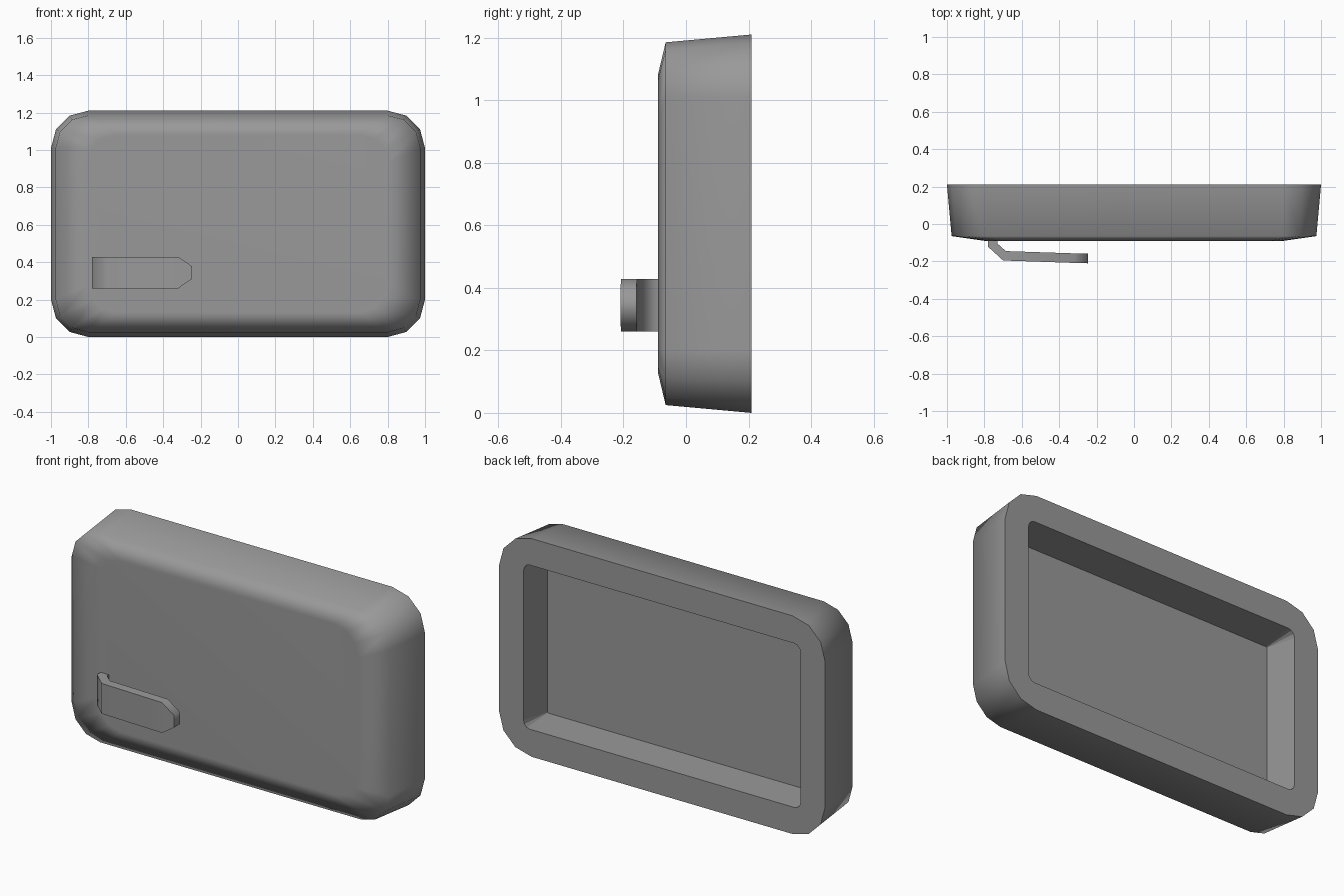
import bpy
import bmesh
from math import cos, sin, pi, radians

cube = bpy.data.objects.get("Cube")
if cube:
    bpy.data.objects.remove(cube, do_unlink=True)

MID_Z = 0.605


def make_material(name, rgba):
    mat = bpy.data.materials.new(name)
    mat.use_nodes = True
    mat.diffuse_color = rgba
    mat.node_tree.nodes["Principled BSDF"].inputs["Base Color"].default_value = rgba
    return mat


def rounded_rect(half_x, half_z, radius, y, steps=3):
    """Ring of points around a rounded rectangle at depth y."""
    ring = []
    for k, (sx, sz) in enumerate([(1, 1), (-1, 1), (-1, -1), (1, -1)]):
        for i in range(steps + 1):
            a = (k + i / steps) * pi / 2
            ring.append((sx * (half_x - radius) + radius * cos(a), y,
                         MID_Z + sz * (half_z - radius) + radius * sin(a)))
    return ring


def loft(name, rings, mat, smooth_angle):
    """Skin successive rings and cap both ends."""
    bm = bmesh.new()
    loops = [[bm.verts.new(p) for p in ring] for ring in rings]
    n = len(loops[0])
    for a, b in zip(loops, loops[1:]):
        for i in range(n):
            j = (i + 1) % n
            bm.faces.new((a[i], a[j], b[j], b[i]))
    bm.faces.new(loops[0])
    bm.faces.new(loops[-1])
    bmesh.ops.recalc_face_normals(bm, faces=bm.faces)
    mesh = bpy.data.meshes.new(name)
    bm.to_mesh(mesh)
    bm.free()
    mesh.materials.append(mat)
    obj = bpy.data.objects.new(name, mesh)
    bpy.context.collection.objects.link(obj)
    bpy.ops.object.select_all(action='DESELECT')
    obj.select_set(True)
    bpy.context.view_layer.objects.active = obj
    bpy.ops.object.shade_smooth_by_angle(angle=radians(smooth_angle))
    return obj


grey = make_material("mid grey", (0.32, 0.32, 0.32, 1))

# Shell: domed front, tapered sides, flat rim, recessed back
shell = loft("shell", [
    rounded_rect(0.80, 0.475, 0.15, -0.09),
    rounded_rect(0.975, 0.58, 0.175, -0.065),
    rounded_rect(1.0, 0.605, 0.2, 0.21),
    rounded_rect(0.85, 0.455, 0.04, 0.21),
    rounded_rect(0.85, 0.455, 0.005, 0.0),
], grey, 80)

# Recess walls stay flat, the outside keeps broad flat areas
for face in shell.data.polygons:
    c = face.center
    if c.y > 0.05 and abs(c.x) < 0.86 and abs(c.z - MID_Z) < 0.46:
        face.use_smooth = False
weighted = shell.modifiers.new("weighted_normal", 'WEIGHTED_NORMAL')
weighted.keep_sharp = True

# Clip: bent strip with a tapered tip; outer xy, inner xy, half height
clip_sections = [
    (-0.78, -0.08, -0.73, -0.08, 0.084),
    (-0.78, -0.122, -0.73, -0.105, 0.084),
    (-0.70, -0.195, -0.685, -0.145, 0.084),
    (-0.32, -0.208, -0.32, -0.157, 0.084),
    (-0.246, -0.21, -0.246, -0.159, 0.034),
]
CLIP_Z = 0.344
loft("clip", [[(ox, oy, CLIP_Z - h), (ox, oy, CLIP_Z + h),
               (ix, iy, CLIP_Z + h), (ix, iy, CLIP_Z - h)]
              for ox, oy, ix, iy, h in clip_sections], grey, 60)
